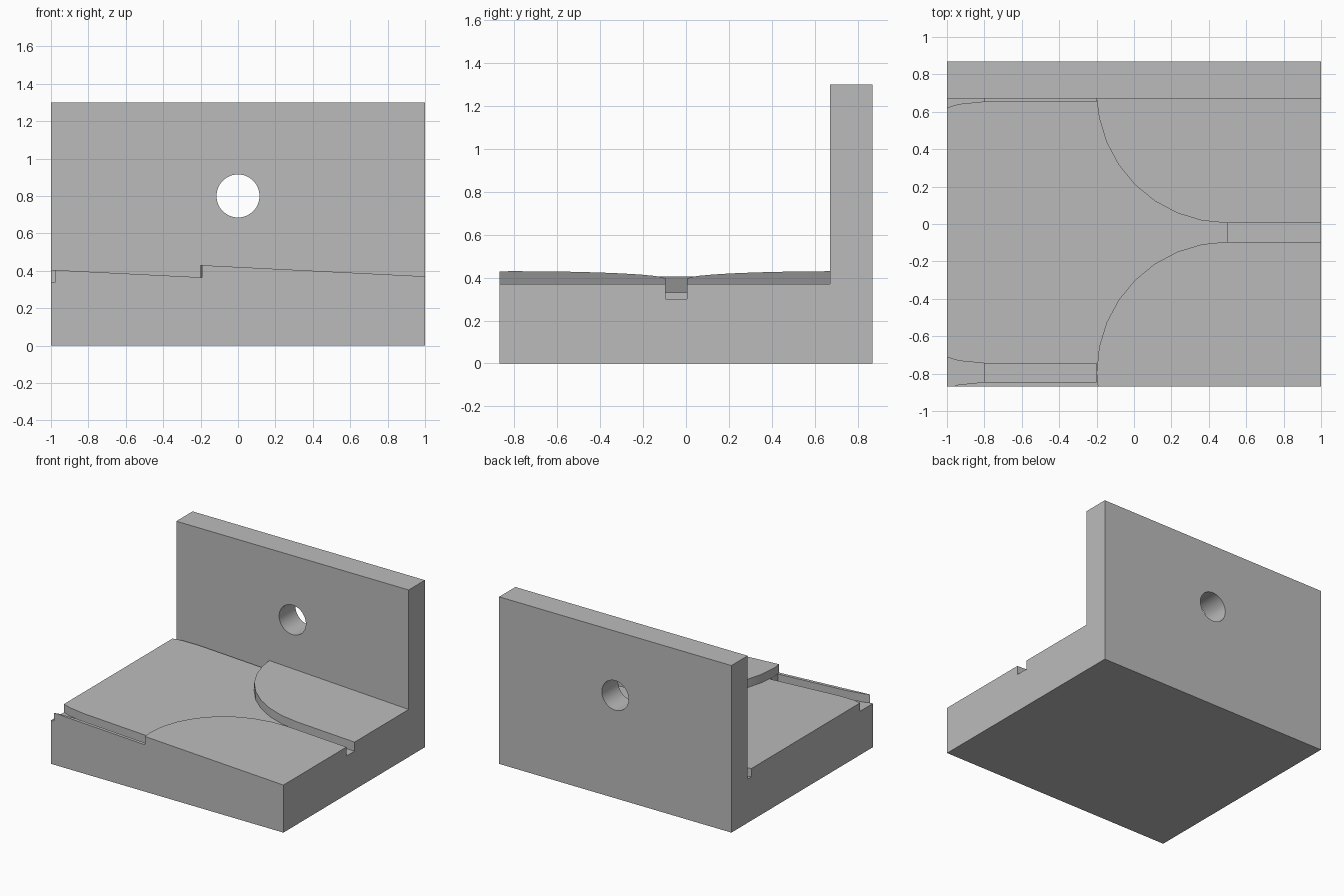
import bpy, bmesh, math

cube = bpy.data.objects.get("Cube")
if cube:
    bpy.data.objects.remove(cube)

SLOPE = -0.05
WALL_Y = 0.67      # inner face of the upright wall
RADIUS = 0.7       # rounded corner of each tile
MID_Y = -0.045     # centre line of the middle groove

grey = bpy.data.materials.new("plain_grey")
grey.use_nodes = True
colour = (0.5, 0.5, 0.5, 1)
grey.diffuse_color = colour
grey.node_tree.nodes["Principled BSDF"].inputs["Base Color"].default_value = colour


def solid(name, bottom, top):
    """Closed prism between two matching loops of points."""
    bm = bmesh.new()
    lo = [bm.verts.new(p) for p in bottom]
    hi = [bm.verts.new(p) for p in top]
    bm.faces.new(lo)
    bm.faces.new(hi)
    n = len(lo)
    for i in range(n):
        j = (i + 1) % n
        bm.faces.new((lo[i], lo[j], hi[j], hi[i]))
    bmesh.ops.recalc_face_normals(bm, faces=bm.faces)
    mesh = bpy.data.meshes.new(name)
    bm.to_mesh(mesh)
    bm.free()
    mesh.materials.append(grey)
    obj = bpy.data.objects.new(name, mesh)
    bpy.context.collection.objects.link(obj)
    return obj


def combine(target, tool, operation):
    bpy.context.view_layer.objects.active = target
    mod = target.modifiers.new("cut", 'BOOLEAN')
    mod.operation, mod.solver, mod.object = operation, 'EXACT', tool
    bpy.ops.object.modifier_apply(modifier=mod.name)
    bpy.data.objects.remove(tool)


def clamp(y):
    return max(-1, min(WALL_Y, y))


def recess(dx, dy, corners=()):
    """Rounded mouth between two tiles, with a floor that follows the slope."""
    arc = [(0.5 - RADIUS * math.cos(a), 0.75 - RADIUS * math.sin(a))
           for a in (math.radians(11.25 * i) for i in range(9))]
    plan = [(x, MID_Y - y) for x, y in arc] + [(x, MID_Y + y) for x, y in reversed(arc)]
    plan = [(x + dx, clamp(y + dy)) for x, y in plan + list(corners)]
    floor = [(x, y, 0.355 + SLOPE * (x - dx)) for x, y in plan]
    return solid("recess_cutter", floor, [(x, y, 0.6) for x, y in plan])


def groove(dx, dy):
    """Straight flat groove running on from the mouth."""
    y0, y1 = clamp(MID_Y - 0.05 + dy), clamp(MID_Y + 0.05 + dy)
    plan = [(0.5 + dx, y0), (1.1 + dx, y0), (1.1 + dx, y1), (0.5 + dx, y1)]
    return solid("groove_cutter", [(x, y, 0.30) for x, y in plan],
                 [(x, y, 0.6) for x, y in plan])


# Sloped base with the upright wall along its back
def section(x):
    z = 0.42 + SLOPE * x
    return [(x, -0.87, 0), (x, 0.87, 0), (x, 0.87, 1.3),
            (x, WALL_Y, 1.3), (x, WALL_Y, z), (x, -0.87, z)]


body = solid("tiled_base_with_wall", section(-1), section(1))

# Lower tile course, then the half-lapped joints of the next course
outer = [(-1.2, WALL_Y), (-1.2, -0.932), (-0.187, -0.932)]
combine(body, recess(0, 0, outer), 'DIFFERENCE')
combine(body, groove(0, 0), 'DIFFERENCE')
for side in (-0.75, 0.75):
    combine(body, recess(-1.3, side), 'DIFFERENCE')
    combine(body, groove(-1.3, side), 'DIFFERENCE')

# Round hole through the wall
ring = [(0.115 * math.cos(t), 0.80 + 0.115 * math.sin(t))
        for t in (math.tau * i / 48 for i in range(48))]
combine(body, solid("hole_cutter", [(x, 0.5, z) for x, z in ring],
                    [(x, 1.0, z) for x, z in ring]), 'DIFFERENCE')

bpy.ops.object.select_all(action='DESELECT')
body.select_set(True)
bpy.context.view_layer.objects.active = body
bpy.ops.object.shade_smooth_by_angle(angle=math.radians(30))
